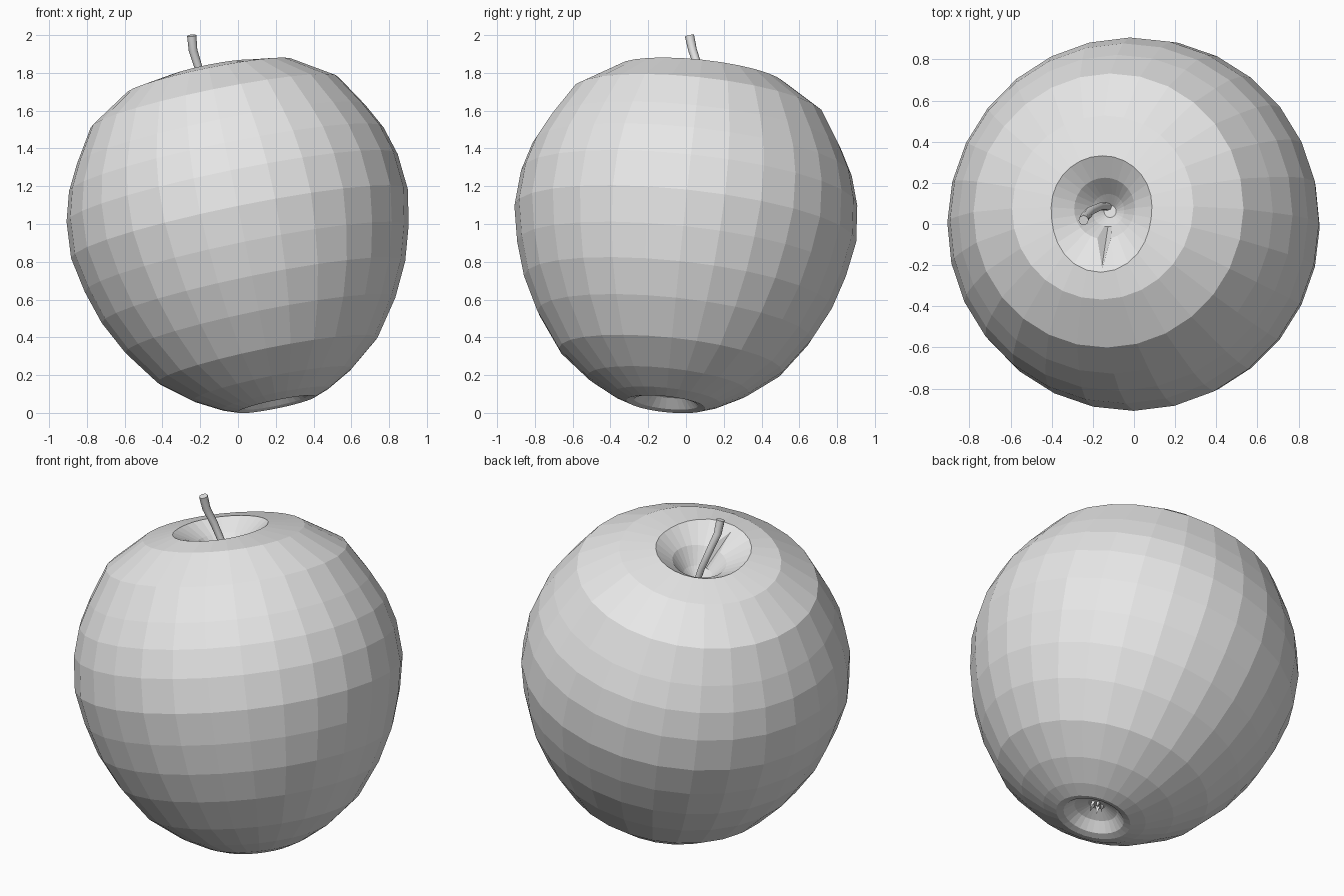
import bpy, bmesh, math
from mathutils import Vector

if "Cube" in bpy.data.objects:
    bpy.data.objects.remove(bpy.data.objects["Cube"])

SEG = 28
CENTRE = Vector((0.02, -0.01, 0.942))
AXIS = Vector((-0.2, 0.105, 0.975)).normalized()
TILT = Vector((0, 0, 1)).rotation_difference(AXIS)

grey = bpy.data.materials.new("plain grey")
grey.diffuse_color = (0.8, 0.8, 0.8, 1)
grey.use_nodes = True
grey.node_tree.nodes["Principled BSDF"].inputs["Base Color"].default_value = grey.diffuse_color


def add_object(name, bm):
    bmesh.ops.recalc_face_normals(bm, faces=bm.faces)
    mesh = bpy.data.meshes.new(name)
    bm.to_mesh(mesh)
    bm.free()
    mesh.materials.append(grey)
    obj = bpy.data.objects.new(name, mesh)
    bpy.context.collection.objects.link(obj)
    return obj


# Fruit body: profile (radius, height) spun about a tilted axis, dimpled at both ends
profile = [(0.05, -0.83), (0.12, -0.86), (0.17, -0.91), (0.21, -0.92), (0.29, -0.89),
           (0.43, -0.812), (0.595, -0.68), (0.73, -0.49), (0.82, -0.31), (0.875, -0.13),
           (0.91, 0.06), (0.895, 0.255), (0.85, 0.41), (0.78, 0.545), (0.67, 0.72),
           (0.45, 0.86), (0.25, 0.89), (0.15, 0.82), (0.08, 0.73), (0.03, 0.68)]
bm = bmesh.new()
rings = []
for r, h in profile:
    ring = []
    for i in range(SEG):
        a = math.tau * i / SEG
        ca, sa = math.cos(a), math.sin(a)
        # the upper rim is a little longer towards the front
        k = 1 + 0.28 * max(0, -sa) ** 2 if (r, h) == (0.25, 0.89) else 1
        ring.append(bm.verts.new((r * k * ca, r * k * sa, h)))
    rings.append(ring)
for low, high in zip(rings, rings[1:]):
    for i in range(SEG):
        j = (i + 1) % SEG
        bm.faces.new((low[i], low[j], high[j], high[i]))
bm.faces.new(rings[0])
bm.faces.new(rings[-1])
# narrow crease running from the dimple to the front of the rim
rings[-3][SEG * 3 // 4].co = (0, -0.29, 0.865)
for v in bm.verts:
    v.co = CENTRE + TILT @ v.co
add_object("fruit_body", bm)

# Curved stem
curve = bpy.data.curves.new("stem", 'CURVE')
curve.dimensions = '3D'
curve.bevel_depth = 0.024
curve.bevel_resolution = 2
curve.use_fill_caps = True
path = [(-0.12, 0.085, 1.58), (-0.165, 0.085, 1.71), (-0.21, 0.065, 1.83),
        (-0.238, 0.035, 1.92), (-0.245, 0.018, 1.998)]
spline = curve.splines.new('POLY')
spline.points.add(len(path) - 1)
for i, (p, co) in enumerate(zip(spline.points, path)):
    p.co = (*co, 1)
    p.radius = 0.75 + 0.07 * i
stem = bpy.data.objects.new("stem", curve)
bpy.context.collection.objects.link(stem)
bpy.context.view_layer.objects.active = stem
stem.select_set(True)
bpy.ops.object.convert(target='MESH')
stem = bpy.context.object
stem.data.materials.clear()
stem.data.materials.append(grey)
bpy.ops.object.shade_smooth_by_angle(angle=math.radians(50))

# Small dried flower remnant in the lower dimple
bm = bmesh.new()
for i in range(5):
    a = math.tau * i / 5
    out = Vector((math.cos(a), math.sin(a), 0))
    side = Vector((-out.y, out.x, 0)) * 0.014
    base = out * 0.02 + Vector((0, 0, -0.825))
    tip = out * 0.035 + Vector((0, 0, -0.875))
    back = base + out * 0.018
    v = [bm.verts.new(CENTRE + TILT @ p) for p in (base - side, base + side, back, tip)]
    for f in ((0, 1, 2), (0, 1, 3), (1, 2, 3), (2, 0, 3)):
        bm.faces.new([v[k] for k in f])
add_object("flower_remnant", bm)
